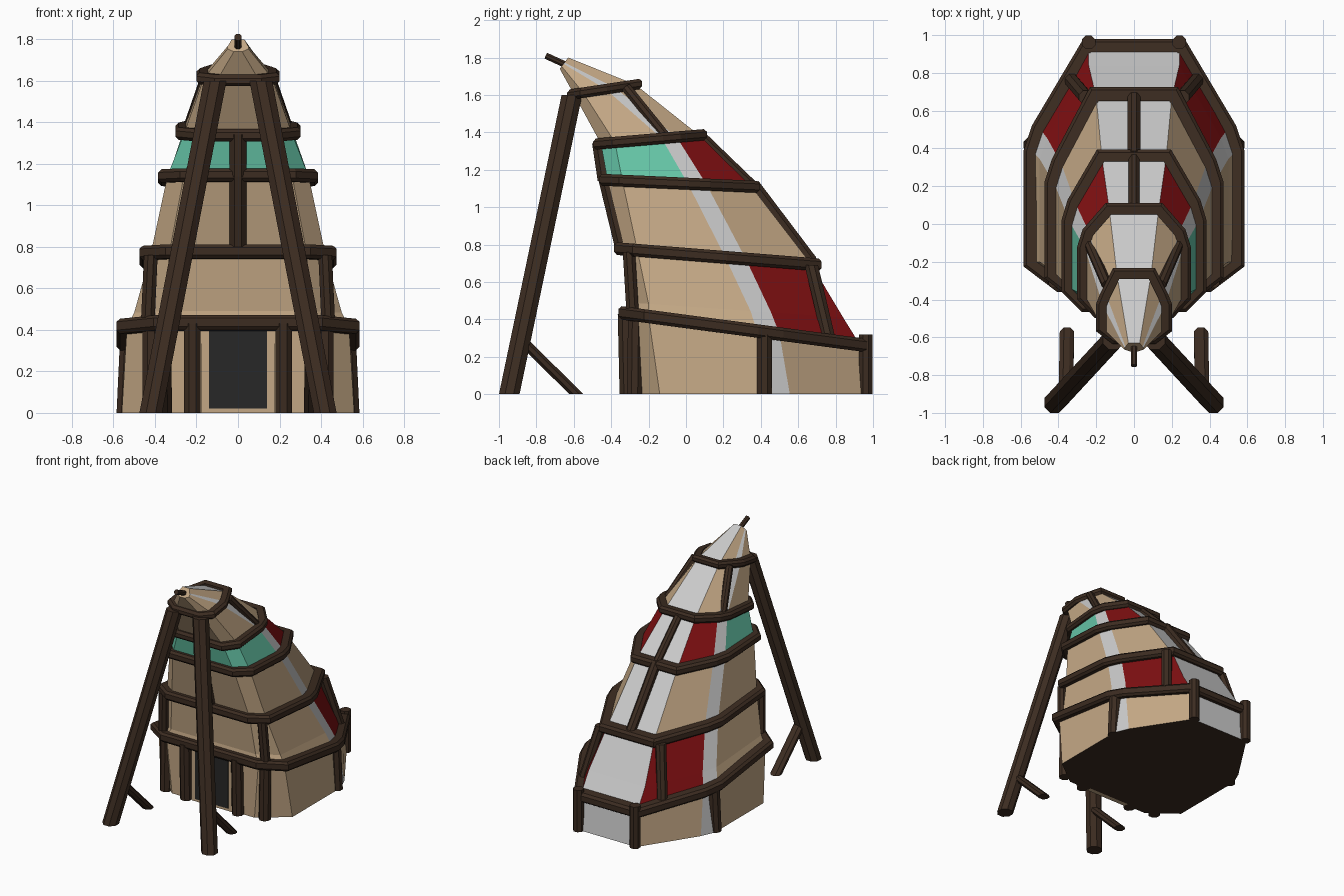
import bpy, bmesh, math
from mathutils import Vector

if "Cube" in bpy.data.objects:
    bpy.data.objects.remove(bpy.data.objects["Cube"])


def mat(name, r, g, b):
    m = bpy.data.materials.new(name)
    m.diffuse_color = (r, g, b, 1)
    m.use_nodes = True
    m.node_tree.nodes["Principled BSDF"].inputs["Base Color"].default_value = m.diffuse_color
    return m


TAN = mat("canvas_tan", .55, .39, .235)
WHITE = mat("canvas_white", .82, .79, .79)
RED = mat("canvas_red", .22, .005, .006)
TEAL = mat("canvas_teal", .13, .55, .38)
WOOD = mat("dark_wood", .045, .025, .015)
DARK = mat("doorway_dark", .02, .02, .02)


def make(name, verts, faces, mats, idx=None):
    me = bpy.data.meshes.new(name)
    me.from_pydata([tuple(v) for v in verts], [], faces)
    for m in mats:
        me.materials.append(m)
    if idx:
        for p, i in zip(me.polygons, idx):
            p.material_index = i
    bm = bmesh.new()
    bm.from_mesh(me)
    bmesh.ops.recalc_face_normals(bm, faces=bm.faces)
    bm.to_mesh(me)
    bm.free()
    ob = bpy.data.objects.new(name, me)
    bpy.context.collection.objects.link(ob)
    return ob


# Tilted cross-sections: half outline from front to back, then front and back height
SECTIONS = [
    ([(.35, -.30), (.56, -.14), (.56, .45), (.515, .555), (.25, .96)], 0, 0),
    ([(.39, -.31), (.535, -.20), (.535, .38), (.495, .50), (.24, .93)], .43, .265),
    ([(.36, -.30), (.50, -.20), (.50, .345), (.46, .455), (.24, .84)], .49, .41),
    ([(.33, -.33), (.42, -.26), (.42, .21), (.385, .32), (.20, .67)], .775, .695),
    ([(.26, -.42), (.34, -.34), (.34, .01), (.31, .11), (.17, .35)], 1.145, 1.11),
    ([(.19, -.455), (.26, -.38), (.26, -.13), (.235, -.05), (.13, .07)], 1.34, 1.385),
    ([(.10, -.60), (.165, -.55), (.165, -.43), (.145, -.38), (.09, -.27)], 1.605, 1.655),
    ([(.02, -.675), (.05, -.665), (.05, -.655), (.045, -.65), (.03, -.63)], 1.74, 1.80),
]


def outline(sec):
    half = sec[0]
    return [Vector(p) for p in half] + [Vector((-x, y)) for x, y in reversed(half)]


def height(sec, y):
    half, zf, zb = sec
    return zf + (zb - zf) * (y - half[0][1]) / (half[-1][1] - half[0][1])


# Canvas shell, coloured facet by facet
N = 10
verts, faces, idx = [], [], []
for s in SECTIONS:
    verts += [(p.x, p.y, height(s, p.y)) for p in outline(s)]
for k in range(len(SECTIONS) - 1):
    for i in range(N):
        j = (i + 1) % N
        faces.append((k * N + i, k * N + j, k * N + N + j, k * N + N + i))
        c = 0
        if i in (2, 4, 6):
            c = 1                       # stripes and back strip
        elif i in (3, 5):
            c = 2 if k in (1, 2, 4) else 0
        elif k == 4:
            c = 3                       # teal band
        idx.append(c)
faces += [tuple(range(N)), tuple(range(7 * N, 8 * N))]
idx += [4, 0]
make("canvas_shell", verts, faces, [TAN, WHITE, RED, TEAL, WOOD], idx)


# Chamfered wooden hoops following the sections
def hoop(name, sec, out, h):
    pts = outline(sec)
    c = .016
    prof = [(-.02, -h), (out - c, -h), (out, -h + c), (out, h - c), (out - c, h), (-.02, h)]
    vs, fs, m = [], [], len(prof)
    for i, p in enumerate(pts):
        a = (p - pts[i - 1]).normalized()
        b = (pts[(i + 1) % N] - p).normalized()
        na, nb = Vector((a.y, -a.x)), Vector((b.y, -b.x))
        miter = (na + nb) / (1 + na.dot(nb))
        for o, dz in prof:
            q = p + miter * o
            vs.append((q.x, q.y, height(sec, q.y) + dz))
    for i in range(N):
        for j in range(m):
            i2, j2 = (i + 1) % N, (j + 1) % m
            fs.append((i * m + j, i2 * m + j, i2 * m + j2, i * m + j2))
    make(name, vs, fs, [WOOD])


for n, (k, o, h) in enumerate([(1, .05, .036), (3, .055, .034), (4, .045, .032),
                               (5, .042, .030), (6, .036, .028)]):
    hoop(f"hoop_{n + 1}", SECTIONS[k], o, h)


# Octagonal poles; level poles keep their ends parallel to the ground
def pole(name, a, b, r, level=True, mirror=False):
    a, b = Vector(a), Vector(b)
    u, v = Vector((1, 0, 0)), Vector((0, 1, 0))
    if not level:
        d = (b - a).normalized()
        u = d.cross(Vector((0, 1, 0)) if abs(d.y) < .5 else Vector((1, 0, 0))).normalized()
        v = d.cross(u)
    ang = [math.pi / 8 + math.pi / 4 * i for i in range(8)]
    rim = [(u * math.cos(t) + v * math.sin(t)) * r / math.cos(math.pi / 8) for t in ang]
    fs = [(i, (i + 1) % 8, 8 + (i + 1) % 8, 8 + i) for i in range(8)]
    fs += [tuple(range(8)), tuple(range(8, 16))]
    vs = [a + p for p in rim] + [b + p for p in rim]
    make(name, vs, fs, [WOOD])
    if mirror:
        make(name + "_mirrored", [(-p.x, p.y, p.z) for p in vs], fs, [WOOD])


# Leaning front legs and their braces
pole("front_leg", (.42, -.945, 0), (.11, -.61, 1.60), .055, mirror=True)
pole("leg_brace", (.355, -.585, 0), (.36, -.87, .28), .038, mirror=True)

# Posts around the base and walls
pole("door_post", (.22, -.315, 0), (.22, -.325, .43), .04, mirror=True)
pole("front_corner_post", (.42, -.275, 0), (.42, -.27, .42), .04, mirror=True)
pole("upper_corner_post", (.435, -.285, .43), (.42, -.305, .76), .033, mirror=True)
pole("side_post", (.545, .42, 0), (.53, .42, .32), .04, mirror=True)
pole("back_post", (.24, .962, 0), (.24, .962, .32), .036, mirror=True)
pole("red_panel_post", (.335, .765, .29), (.255, .67, .69), .036, mirror=True)
pole("high_side_post", (.235, -.11, 1.38), (.145, -.32, 1.64), .026, False, True)

# Centre battens on back and front
pole("back_batten_low", (0, .67, .71), (0, .36, 1.12), .034, False)
pole("back_batten_high", (0, .35, 1.12), (0, .07, 1.39), .028, False)
pole("front_batten_low", (0, -.335, .77), (0, -.425, 1.14), .042)
pole("front_batten_high", (0, -.43, 1.14), (0, -.46, 1.34), .042)

# Tip spike
pole("tip_spike", (0, -.63, 1.755), (0, -.75, 1.81), .017, False)

# Doorway with a thin canvas surround
def box(name, x, y0, y1, z0, z1, m):
    vs = [(sx * x, y, z) for z in (z0, z1) for y in (y0, y1) for sx in (-1, 1)]
    make(name, vs, [(0, 1, 3, 2), (4, 5, 7, 6), (0, 1, 5, 4), (2, 3, 7, 6),
                    (0, 2, 6, 4), (1, 3, 7, 5)], [m])


box("door_surround", .175, -.315, -.28, 0, .42, TAN)
box("doorway", .14, -.32, -.28, .02, .41, DARK)
